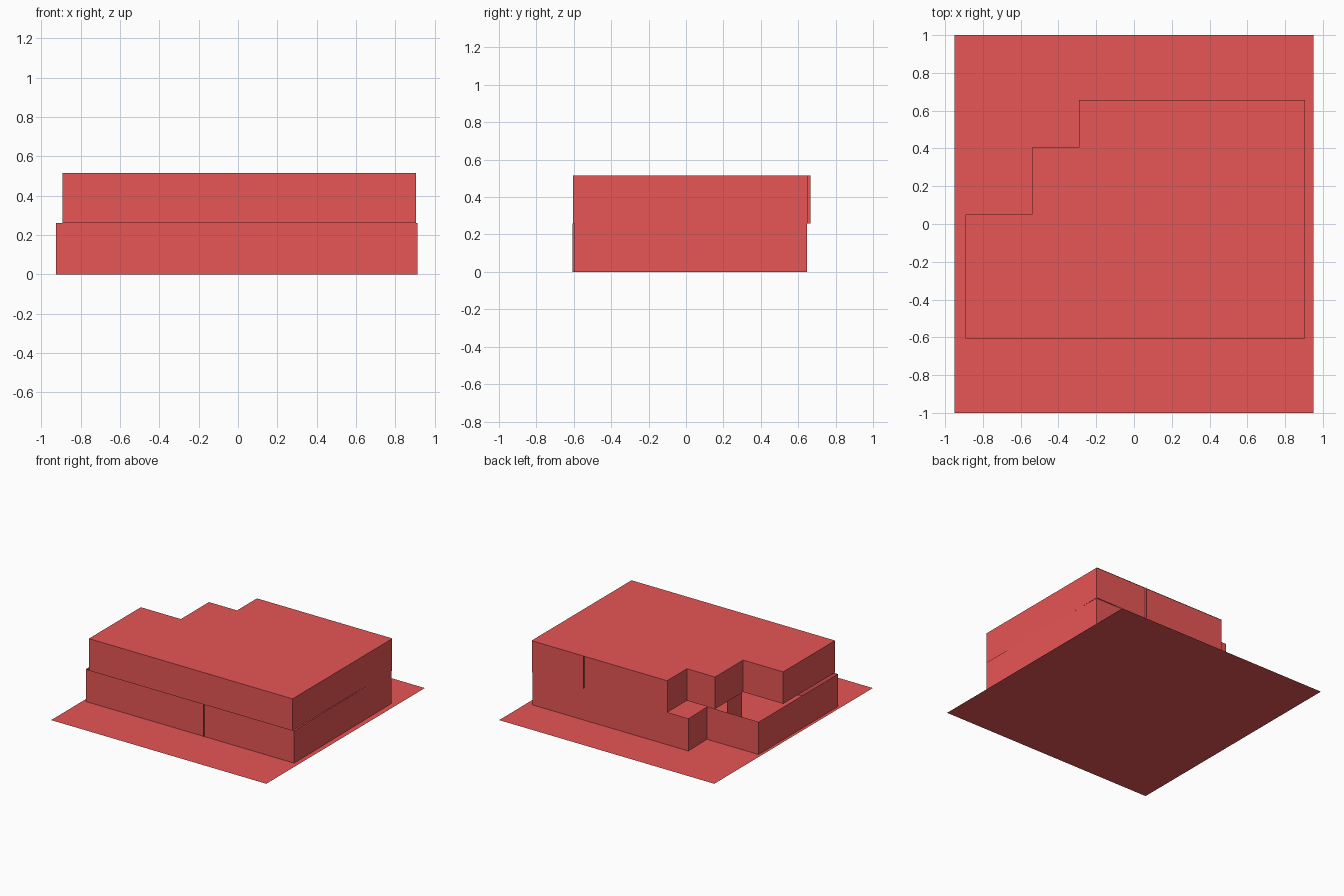
import bpy, bmesh

if "Cube" in bpy.data.objects:
    bpy.data.objects.remove(bpy.data.objects["Cube"])

red = bpy.data.materials.new("red")
red.diffuse_color = (0.8, 0.09, 0.09, 1)
red.use_nodes = True
red.node_tree.nodes["Principled BSDF"].inputs["Base Color"].default_value = red.diffuse_color


def finish(name, bm):
    mesh = bpy.data.meshes.new(name)
    bm.to_mesh(mesh)
    bm.free()
    mesh.materials.append(red)
    obj = bpy.data.objects.new(name, mesh)
    bpy.context.collection.objects.link(obj)
    return obj


def slab(name, outline, z):
    """Flat sheet with the given outline."""
    bm = bmesh.new()
    bm.faces.new([bm.verts.new((x, y, z)) for x, y in outline])
    return finish(name, bm)


def walls(name, path, z0, z1, closed=True):
    """Paper-thin upright walls along a plan path."""
    bm = bmesh.new()
    low = [bm.verts.new((x, y, z0)) for x, y in path]
    top = [bm.verts.new((x, y, z1)) for x, y in path]
    n = len(path)
    for i in range(n if closed else n - 1):
        j = (i + 1) % n
        bm.faces.new((low[i], low[j], top[j], top[i]))
    return finish(name, bm)


FLOOR, ROOF = 0.26, 0.515

# Plans of the two storeys, counter-clockwise from the front left corner
lower_plan = [(-0.925, -0.595), (0.913, -0.595), (0.903, 0.648),
              (-0.475, 0.648), (-0.47, 0.407), (-0.925, 0.405)]
upper_plan = [(-0.893, -0.605), (0.905, -0.605), (0.905, 0.652),
              (-0.292, 0.652), (-0.292, 0.405), (-0.54, 0.405),
              (-0.54, 0.05), (-0.893, 0.05)]
roof_plan = [(x, 0.656 if y > 0.6 else y) for x, y in upper_plan]

# Ground sheet, storeys and roof
slab("ground_sheet", [(-0.95, -1), (0.95, -1), (0.95, 1), (-0.95, 1)], 0)
walls("lower_outer_walls", lower_plan, 0, FLOOR)
walls("upper_outer_walls", upper_plan, FLOOR, ROOF)
slab("roof", roof_plan, ROOF)

# Partition walls, two of which poke slightly through the outer walls
walls("lower_front_partition", [(0.12, -0.607), (0.12, -0.1)], 0, FLOOR, False)
walls("lower_back_partition", [(-0.475, -0.03), (-0.475, 0.16)], 0, FLOOR, False)
walls("upper_back_partition", [(0.44, 0.665), (0.44, 0.1)], FLOOR, ROOF, False)
